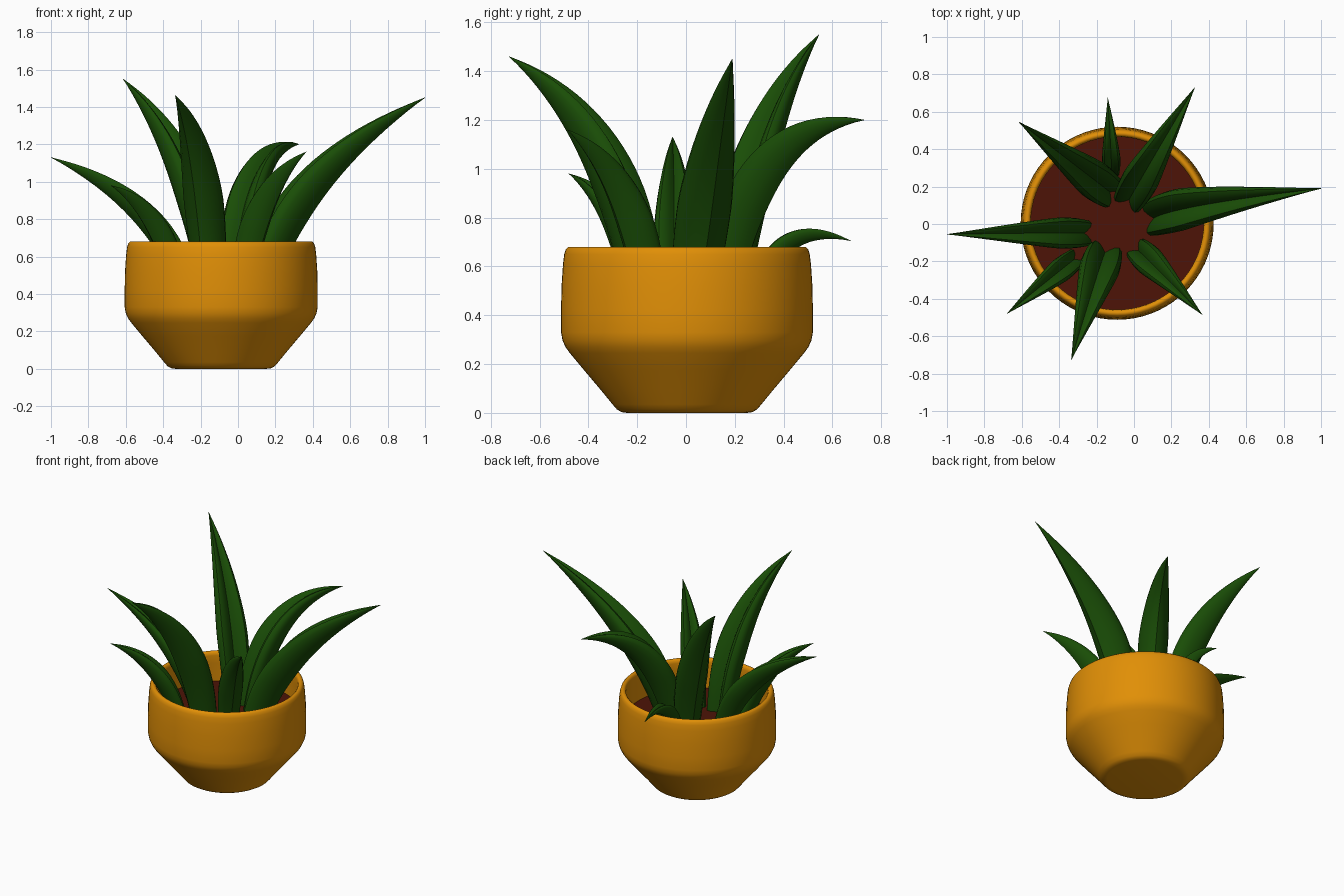
import bpy, math
from mathutils import Vector

if "Cube" in bpy.data.objects:
    bpy.data.objects.remove(bpy.data.objects["Cube"])

CX, CY = -0.09, 0.004  # pot axis


def material(name, rgb):
    m = bpy.data.materials.new(name)
    m.diffuse_color = (*rgb, 1)
    m.use_nodes = True
    m.node_tree.nodes["Principled BSDF"].inputs["Base Color"].default_value = m.diffuse_color
    return m


def make_object(name, verts, faces, mat, angle):
    me = bpy.data.meshes.new(name)
    me.from_pydata(verts, [], faces)
    me.materials.append(mat)
    ob = bpy.data.objects.new(name, me)
    bpy.context.collection.objects.link(ob)
    bpy.ops.object.select_all(action='DESELECT')
    ob.select_set(True)
    bpy.context.view_layer.objects.active = ob
    bpy.ops.object.mode_set(mode='EDIT')
    bpy.ops.mesh.select_all(action='SELECT')
    bpy.ops.mesh.normals_make_consistent(inside=False)
    bpy.ops.object.mode_set(mode='OBJECT')
    bpy.ops.object.shade_smooth_by_angle(angle=math.radians(angle))
    return ob


def loft(rings):
    # Skin a list of equal closed rings and cap both ends
    n = len(rings[0])
    verts = [p for r in rings for p in r]
    faces = []
    for i in range(len(rings) - 1):
        for j in range(n):
            k = (j + 1) % n
            faces.append((i * n + j, i * n + k, (i + 1) * n + k, (i + 1) * n + j))
    faces.append(tuple(reversed(range(n))))
    faces.append(tuple(range(len(verts) - n, len(verts))))
    return verts, faces


def revolve(name, profile, mat, segs=72):
    rings = [[(CX + r * math.cos(2 * math.pi * s / segs),
               CY + r * math.sin(2 * math.pi * s / segs), z)
              for s in range(segs)] for r, z in profile]
    return make_object(name, *loft(rings), mat, 50)


orange = material("glazed_orange", (0.75, 0.275, 0.002))
brown = material("soil_brown", (0.075, 0.007, 0.002))
green = material("leaf_green", (0.01, 0.075, 0.002))

# Pot: outer wall, rounded rim, inner wall and floor
revolve("pot", [
    (0.245, 0), (0.268, 0.003), (0.287, 0.014), (0.305, 0.035), (0.35, 0.09),
    (0.42, 0.173), (0.48, 0.245), (0.498, 0.27), (0.51, 0.297), (0.516, 0.33),
    (0.516, 0.42), (0.514, 0.52), (0.508, 0.61), (0.503, 0.65), (0.497, 0.67),
    (0.487, 0.68), (0.475, 0.68), (0.466, 0.672), (0.462, 0.655),
    (0.464, 0.6), (0.464, 0.4)], orange)

# Soil
revolve("soil", [(0.466, 0.4), (0.466, 0.47)], brown)

# Leaf cross-section: soft keel below, two full lobes and a crease on top
HALF = [(0.32, -0.74), (0.64, -0.45), (0.88, -0.05), (0.98, 0.32),
        (0.93, 0.6), (0.74, 0.76), (0.48, 0.7), (0.2, 0.47)]
SECTION = [(0, -0.9)] + HALF + [(0, 0.25)] + [(-s, n) for s, n in reversed(HALF)]


def leaf(name, p0, p1, p2, half_width, steps=26):
    p0, p1, p2 = Vector(p0), Vector(p1), Vector(p2)
    lean = p2 - p0
    side = Vector((-lean.y, lean.x, 0)).normalized()
    rings = []
    for i in range(steps + 1):
        t = i / steps
        c = p0 * (1 - t) ** 2 + p1 * 2 * t * (1 - t) + p2 * t * t
        tangent = ((p1 - p0) * (1 - t) + (p2 - p1) * t).normalized()
        normal = tangent.cross(side).normalized()
        if t < 0.35:
            w = d = 0.8 + 0.2 * math.sin(t / 0.35 * math.pi / 2)
        else:
            u = (t - 0.35) / 0.65
            w, d = 1 - u ** 1.4, 1 - u ** 1.7
        w = max(w, 0.012) * half_width
        d = max(d, 0.012) * half_width
        rings.append([c + side * s * w + normal * n * d for s, n in SECTION])
    make_object(name, *loft(rings), green, 40)


# Leaves: base, bend, tip, half width
LEAVES = [
    ((0.12, 0.03, 0.42), (0.22, 0.10, 1.03), (1.0, 0.19, 1.45), 0.115),
    ((-0.02, 0.14, 0.42), (0.04, 0.25, 1.21), (0.325, 0.73, 1.2), 0.1),
    ((-0.12, 0.28, 0.45), (-0.12, 0.36, 0.82), (-0.14, 0.675, 0.705), 0.05),
    ((-0.14, 0.18, 0.42), (-0.23, 0.25, 1.14), (-0.615, 0.545, 1.55), 0.105),
    ((-0.27, -0.05, 0.42), (-0.38, -0.045, 0.9), (-1.0, -0.055, 1.13), 0.085),
    ((-0.32, -0.19, 0.42), (-0.41, -0.26, 0.86), (-0.68, -0.48, 0.98), 0.066),
    ((-0.16, -0.17, 0.42), (-0.19, -0.24, 1.17), (-0.335, -0.725, 1.46), 0.11),
    ((0.03, -0.15, 0.42), (0.09, -0.2, 0.96), (0.365, -0.485, 1.16), 0.082),
]
for i, spec in enumerate(LEAVES):
    leaf(f"leaf_{i + 1}", *spec)
